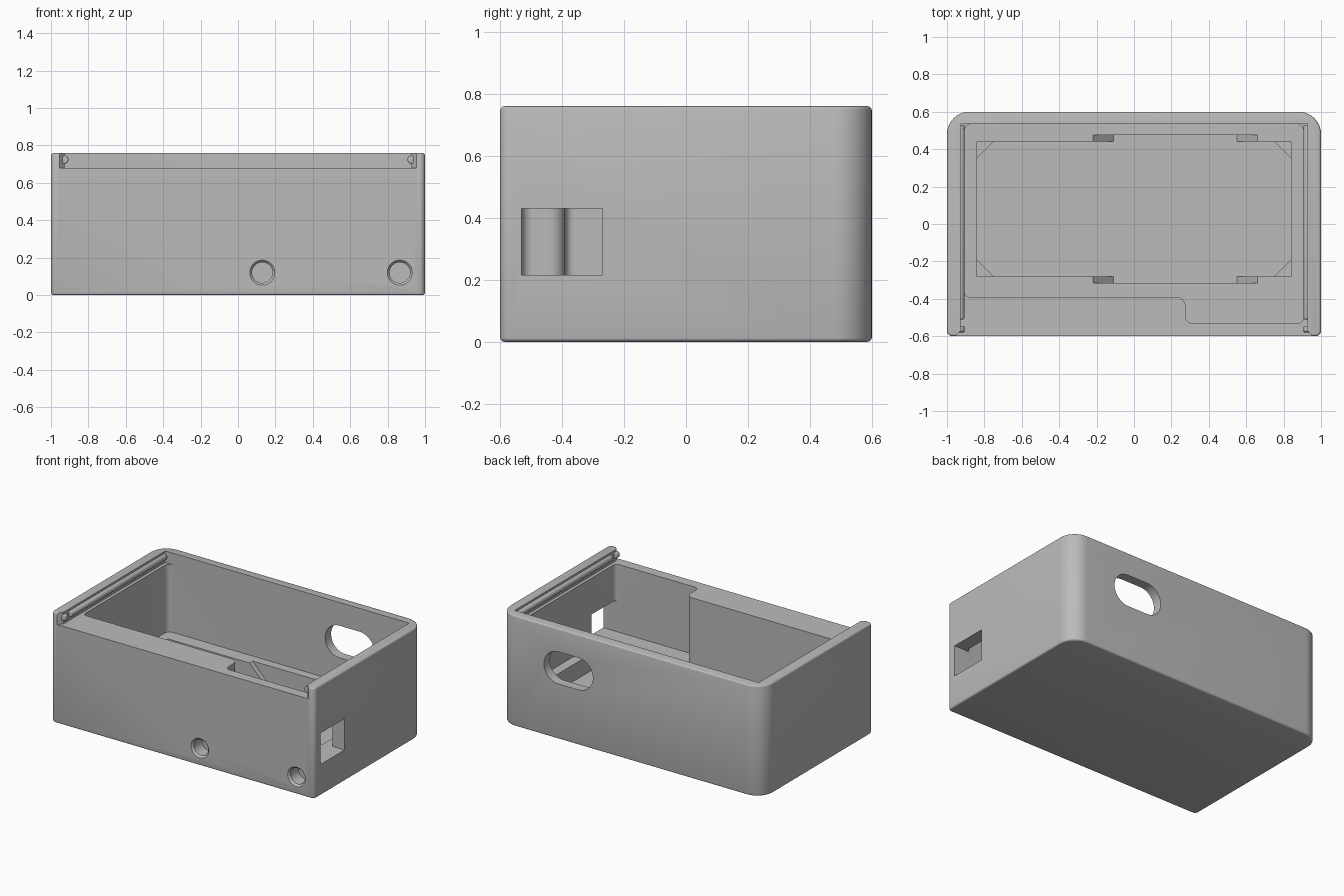
import bpy, bmesh
from math import pi, sin, cos
from mathutils import Vector

if "Cube" in bpy.data.objects:
    bpy.data.objects.remove(bpy.data.objects["Cube"])

grey = bpy.data.materials.new("plain_grey")
grey.use_nodes = True
grey.diffuse_color = (0.5, 0.5, 0.5, 1)
grey.node_tree.nodes["Principled BSDF"].inputs["Base Color"].default_value = (0.5, 0.5, 0.5, 1)


def rounded(corners, steps=10):
    """Outline from (x, y, radius) right-angled corners."""
    out = []
    for i, (x, y, r) in enumerate(corners):
        p = Vector((x, y))
        a = (Vector(corners[i - 1][:2]) - p).normalized()
        b = (Vector(corners[(i + 1) % len(corners)][:2]) - p).normalized()
        if r == 0:
            out.append(p)
            continue
        for k in range(steps + 1):
            t = k / steps * pi / 2
            out.append(p + r * (a + b) - r * (b * cos(t) + a * sin(t)))
    return out


def box(x0, x1, y0, y1):
    return [(x0, y0), (x1, y0), (x1, y1), (x0, y1)]


def circle(x, y, r, n=32):
    return [(x + r * cos(2 * pi * k / n), y + r * sin(2 * pi * k / n)) for k in range(n)]


def prism(name, outline, lo, hi, axis="z", rim=0, end=None):
    """Extrude an outline along an axis, with optional rounded rims or a second end outline."""
    def place(p, t):
        return (p[0], p[1], t) if axis == "z" else (p[0], t, p[1])
    bm = bmesh.new()
    a = [bm.verts.new(place(p, lo)) for p in outline]
    b = [bm.verts.new(place(p, hi)) for p in (end or outline)]
    caps = [bm.faces.new(a), bm.faces.new(b)]
    for i in range(len(a)):
        bm.faces.new((a[i - 1], a[i], b[i], b[i - 1]))
    bmesh.ops.recalc_face_normals(bm, faces=bm.faces)
    if rim:
        bmesh.ops.bevel(bm, geom=[e for c in caps for e in c.edges], offset=rim,
                        segments=3, profile=0.5, affect="EDGES")
    mesh = bpy.data.meshes.new(name)
    bm.to_mesh(mesh)
    bm.free()
    mesh.materials.append(grey)
    ob = bpy.data.objects.new(name, mesh)
    bpy.context.collection.objects.link(ob)
    return ob


def select(ob):
    bpy.ops.object.select_all(action="DESELECT")
    ob.select_set(True)
    bpy.context.view_layer.objects.active = ob


def smooth(ob):
    select(ob)
    bpy.ops.object.shade_smooth_by_angle(angle=0.5)


def cut(ob, cutter):
    select(ob)
    mod = ob.modifiers.new("cut", "BOOLEAN")
    mod.operation, mod.solver, mod.object = "DIFFERENCE", "EXACT", cutter
    bpy.ops.object.modifier_apply(modifier=mod.name)
    bpy.data.objects.remove(cutter)


# Outer case: wide rounding at the back, tight at the front
FLOOR, LID, TOP = 0.215, 0.68, 0.76
case = prism("case", rounded([(-1, -0.6, 0.03), (1, -0.6, 0.03), (1, 0.6, 0.12), (-1, 0.6, 0.12)]),
             0, TOP, rim=0.014)

# Main cavity with the stepped front wall
cut(case, prism("cavity", rounded([
    (-0.907, -0.39, 0.03), (0.275, -0.39, 0.05), (0.275, -0.53, 0.035),
    (0.907, -0.53, 0.03), (0.907, 0.535, 0.04), (-0.907, 0.535, 0.04)]), FLOOR, 0.9))

# Sliding lid opening, flared at the mouth
cut(case, prism("lid_opening", [
    (-0.955, -0.7), (0.955, -0.7), (0.955, -0.6), (0.928, -0.57), (0.928, 0.535),
    (-0.928, 0.535), (-0.928, -0.57), (-0.955, -0.6)], LID, 0.9))

# Floor pocket and the crosswise channel with sloped ends
POCKET = 0.1
cut(case, prism("pocket", box(-0.84, 0.84, -0.28, 0.44), POCKET, 0.3))
cut(case, prism("channel", [(-0.11, POCKET), (0.55, POCKET), (0.66, FLOOR), (0.66, 0.3),
                            (-0.22, 0.3), (-0.22, FLOOR)], -0.315, 0.475, "y"))

# Side window
cut(case, prism("side_window", box(0.8, 1.1, -0.53, -0.27), FLOOR, 0.43))

# Back cable slot
cut(case, prism("back_slot", rounded([(0.288, 0.38, 0.109), (0.66, 0.38, 0.109),
                                      (0.66, 0.6, 0.109), (0.288, 0.6, 0.109)]), 0.45, 0.7, "y"))

# Blind front holes with a countersunk edge
for x in (0.13, 0.865):
    cut(case, prism("front_hole", circle(x, 0.12, 0.055), -0.7, -0.5, "y"))
    cut(case, prism("countersink", circle(x, 0.12, 0.068), -0.601, -0.586, "y",
                    end=circle(x, 0.12, 0.054)))
smooth(case)

# Lid rails: a long bead and a small catch on each side wall
for side, word in ((-1, "right"), (1, "left")):
    smooth(prism(word + "_lid_bead", circle(side * 0.928, 0.724, 0.022, 20), -0.51, 0.53, "y", rim=0.008))
    smooth(prism(word + "_lid_catch", circle(side * 0.928, 0.724, 0.022, 20), -0.58, -0.545, "y", rim=0.008))

# Triangular ledges in the pocket corners
for sx in (-1, 1):
    for y, sy in ((-0.28, 1), (0.44, -1)):
        prism("corner_ledge", [(sx * 0.84, y), (sx * 0.75, y), (sx * 0.84, y + sy * 0.09)], POCKET - 0.01, 0.16)
